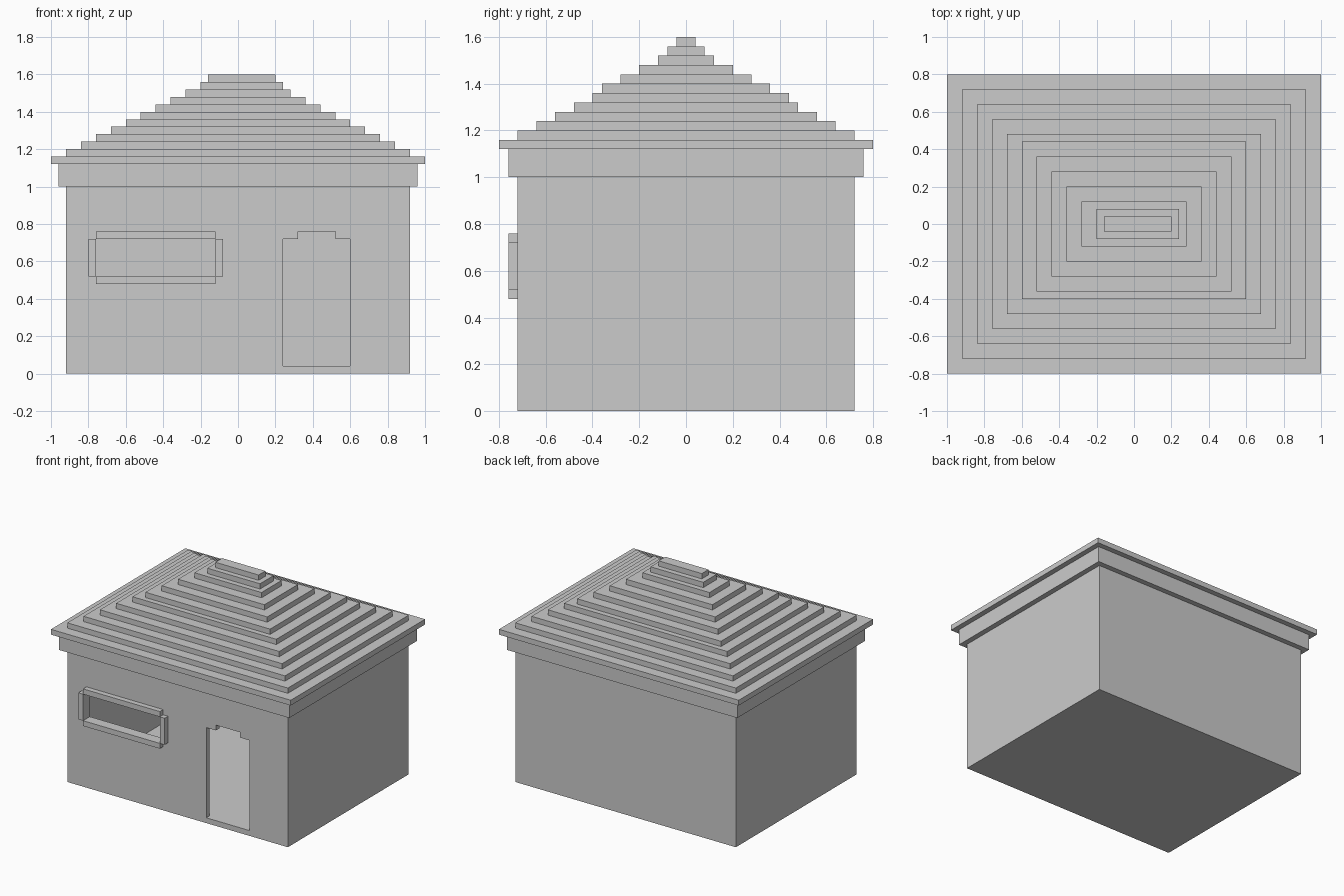
import bpy, bmesh

if "Cube" in bpy.data.objects:
    bpy.data.objects.remove(bpy.data.objects["Cube"])


def new_object(name, bm):
    bmesh.ops.recalc_face_normals(bm, faces=bm.faces)
    mesh = bpy.data.meshes.new(name)
    bm.to_mesh(mesh)
    bm.free()
    obj = bpy.data.objects.new(name, mesh)
    bpy.context.collection.objects.link(obj)
    return obj


def loft(name, rings):
    """Closed stack of rectangles given as (x0, x1, y0, y1, z)."""
    bm = bmesh.new()
    loops = [[bm.verts.new(p) for p in ((x0, y0, z), (x1, y0, z), (x1, y1, z), (x0, y1, z))]
             for x0, x1, y0, y1, z in rings]
    for a, b in zip(loops, loops[1:]):
        for i in range(4):
            j = (i + 1) % 4
            bm.faces.new((a[i], a[j], b[j], b[i]))
    bm.faces.new(loops[0][::-1])
    bm.faces.new(loops[-1])
    return new_object(name, bm)


def box(name, x0, x1, y0, y1, z0, z1):
    return loft(name, [(x0, x1, y0, y1, z0), (x0, x1, y0, y1, z1)])


def extrude_y(name, outline, y0, y1):
    """Front-view outline of (x, z) points, extruded along y."""
    bm = bmesh.new()
    face = bm.faces.new([bm.verts.new((x, y0, z)) for x, z in outline])
    out = bmesh.ops.extrude_face_region(bm, geom=[face])
    verts = [v for v in out["geom"] if isinstance(v, bmesh.types.BMVert)]
    bmesh.ops.translate(bm, verts=verts, vec=(0, y1 - y0, 0))
    return new_object(name, bm)


def cut(obj, cutter):
    mod = obj.modifiers.new(cutter.name, 'BOOLEAN')
    mod.operation = 'DIFFERENCE'
    mod.solver = 'EXACT'
    mod.object = cutter
    bpy.context.view_layer.objects.active = obj
    bpy.ops.object.modifier_apply(modifier=mod.name)
    bpy.data.objects.remove(cutter)


# Hollow walls and floor, with door and window openings
walls = box("walls", -0.92, 0.92, -0.72, 0.72, 0, 1)
cut(walls, box("room_cutter", -0.88, 0.88, -0.68, 0.68, 0.04, 1.1))
cut(walls, box("window_cutter", -0.76, -0.12, -0.8, -0.6, 0.52, 0.72))
door = [(0.24, 0.04), (0.6, 0.04), (0.6, 0.72), (0.52, 0.72),
        (0.52, 0.76), (0.32, 0.76), (0.32, 0.72), (0.24, 0.72)]
cut(walls, extrude_y("door_cutter", door, -0.8, -0.6))

# Window frame
for name, x0, x1, z0, z1 in (("left", -0.80, -0.76, 0.52, 0.72),
                             ("right", -0.12, -0.08, 0.52, 0.72),
                             ("top", -0.76, -0.12, 0.72, 0.76),
                             ("sill", -0.76, -0.12, 0.48, 0.52)):
    box("window_frame_" + name, x0, x1, -0.76, -0.72, z0, z1)

# Eave band, overhanging slab and stepped roof as one solid
layers = [(-0.96, 0.96, -0.76, 0.76, 0.12), (-1, 1, -0.8, 0.8, 0.04)]
for i in range(9):
    x, y = 0.92 - 0.08 * i, 0.72 - 0.08 * i
    if i < 4:
        y0, y1 = -y, y
    elif i == 4:
        y0, y1 = -0.40, 0.44
    else:
        y = 0.36 - 0.08 * (i - 5)
        y0, y1 = -y, y
    layers.append((-x, x, y0, y1, 0.04))
layers += [(-0.20, 0.24, -0.08, 0.08, 0.04), (-0.16, 0.20, -0.04, 0.04, 0.04)]

rings, z = [], 1.0
for x0, x1, y0, y1, height in layers:
    rings += [(x0, x1, y0, y1, z), (x0, x1, y0, y1, z + height)]
    z += height
loft("stepped_roof", rings)
